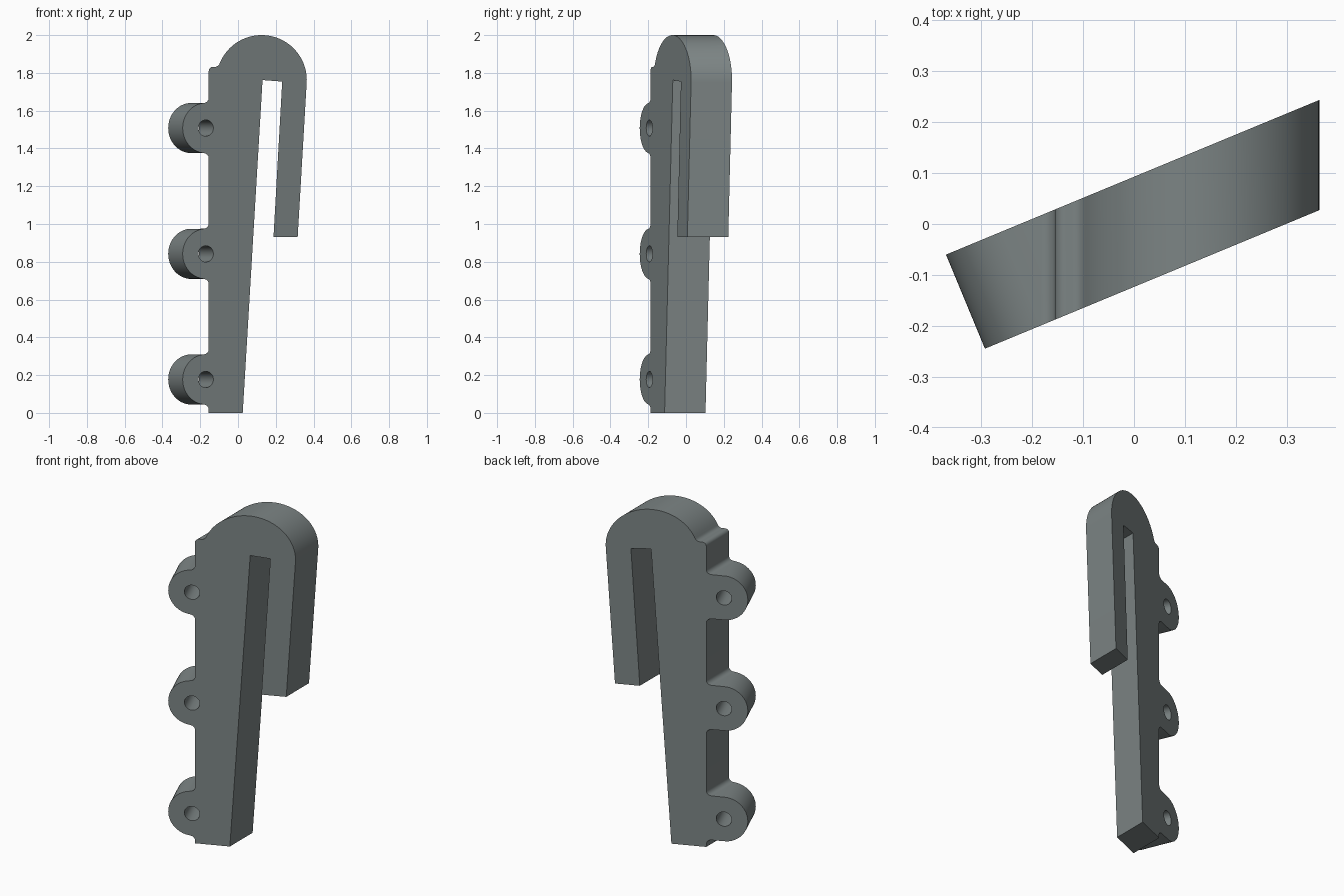
import bpy, bmesh, math
from mathutils import Vector, Matrix

if "Cube" in bpy.data.objects:
    bpy.data.objects.remove(bpy.data.objects["Cube"])

ANGLE = math.radians(22.5)      # turn of the flat faces about z
WIDTH = 0.2                     # thickness across the faces
EDGE_X = -0.155                 # straight left edge of the body
HOLE_X = -0.17
BOSS_R, HOLE_R, FILLET = 0.133, 0.043, 0.027
BOSS_Z = (1.508, 0.842, 0.177)  # top to bottom
normal = Vector((-math.sin(ANGLE), math.cos(ANGLE), 0))
straight = Vector((0, WIDTH / math.cos(ANGLE), 0))


def front(x, z):
    return Vector((x, -0.245 + math.tan(ANGLE) * (x + 0.293), z))


def arc(cx, cz, rx, rz, a0, a1, n):
    return [(cx + rx * math.cos(math.radians(a0 + (a1 - a0) * i / n)),
             cz + rz * math.sin(math.radians(a0 + (a1 - a0) * i / n)))
            for i in range(n + 1)]


# Hook outline: long leg, slot, short leg, round top, shoulder
body = [(EDGE_X, 0), (0.025, 0), (0.13, 1.762), (0.234, 1.754),
        (0.188, 0.932), (0.316, 0.932)]
body += arc(0.125, 1.762, 0.239, 0.238, -3, 158, 48)
body += arc(-0.122, 1.858, 0.026, 0.026, -20, -90, 6)
body += arc(-0.133, 1.81, 0.022, 0.022, 90, 180, 6)
outline = [(p, straight) for p in body]

# Hinge knuckles, with fillets where they meet the body
fx = EDGE_X - FILLET
for z in BOSS_Z:
    outline += [(p, straight) for p in
                arc(fx, z + BOSS_R + FILLET, FILLET, FILLET, 0, -90, 6)]
    outline += [(p, normal * WIDTH) for p in
                arc(HOLE_X, z, BOSS_R * math.cos(ANGLE), BOSS_R, 96, 264, 32)]
    outline += [(p, straight) for p in
                arc(fx, z - BOSS_R - FILLET, FILLET, FILLET, 90, 0, 6)]

bm = bmesh.new()
a = [bm.verts.new(front(*p)) for p, _ in outline]
b = [bm.verts.new(front(*p) + d) for p, d in outline]
bm.faces.new(a)
bm.faces.new(b[::-1])
n = len(a)
for i in range(n):
    j = (i + 1) % n
    bm.faces.new((a[j], a[i], b[i], b[j]))
bmesh.ops.recalc_face_normals(bm, faces=bm.faces)
mesh = bpy.data.meshes.new("hinged_hook")
bm.to_mesh(mesh)
bm.free()
hook = bpy.data.objects.new("hinged_hook", mesh)
bpy.context.collection.objects.link(hook)

gray = bpy.data.materials.new("slate gray")
gray.diffuse_color = (0.2, 0.23, 0.23, 1)
gray.use_nodes = True
gray.node_tree.nodes["Principled BSDF"].inputs["Base Color"].default_value = gray.diffuse_color
mesh.materials.append(gray)

# Pin holes, square to the faces
bm = bmesh.new()
for z in BOSS_Z:
    place = Matrix.Translation(front(HOLE_X, z) + normal * WIDTH / 2)
    place = place @ normal.to_track_quat('Z', 'Y').to_matrix().to_4x4()
    bmesh.ops.create_cone(bm, cap_ends=True, segments=32, radius1=HOLE_R,
                          radius2=HOLE_R, depth=0.4, matrix=place)
cut_mesh = bpy.data.meshes.new("pin_hole_cutter")
bm.to_mesh(cut_mesh)
bm.free()
cut_mesh.materials.append(gray)
cutter = bpy.data.objects.new("pin_hole_cutter", cut_mesh)
bpy.context.collection.objects.link(cutter)
cutter.hide_render = True

mod = hook.modifiers.new("pin_holes", 'BOOLEAN')
mod.operation = 'DIFFERENCE'
mod.solver = 'EXACT'
mod.object = cutter
bpy.context.view_layer.objects.active = hook
hook.select_set(True)
bpy.ops.object.modifier_apply(modifier=mod.name)
bpy.data.objects.remove(cutter)
bpy.ops.object.shade_smooth_by_angle(angle=math.radians(30))
